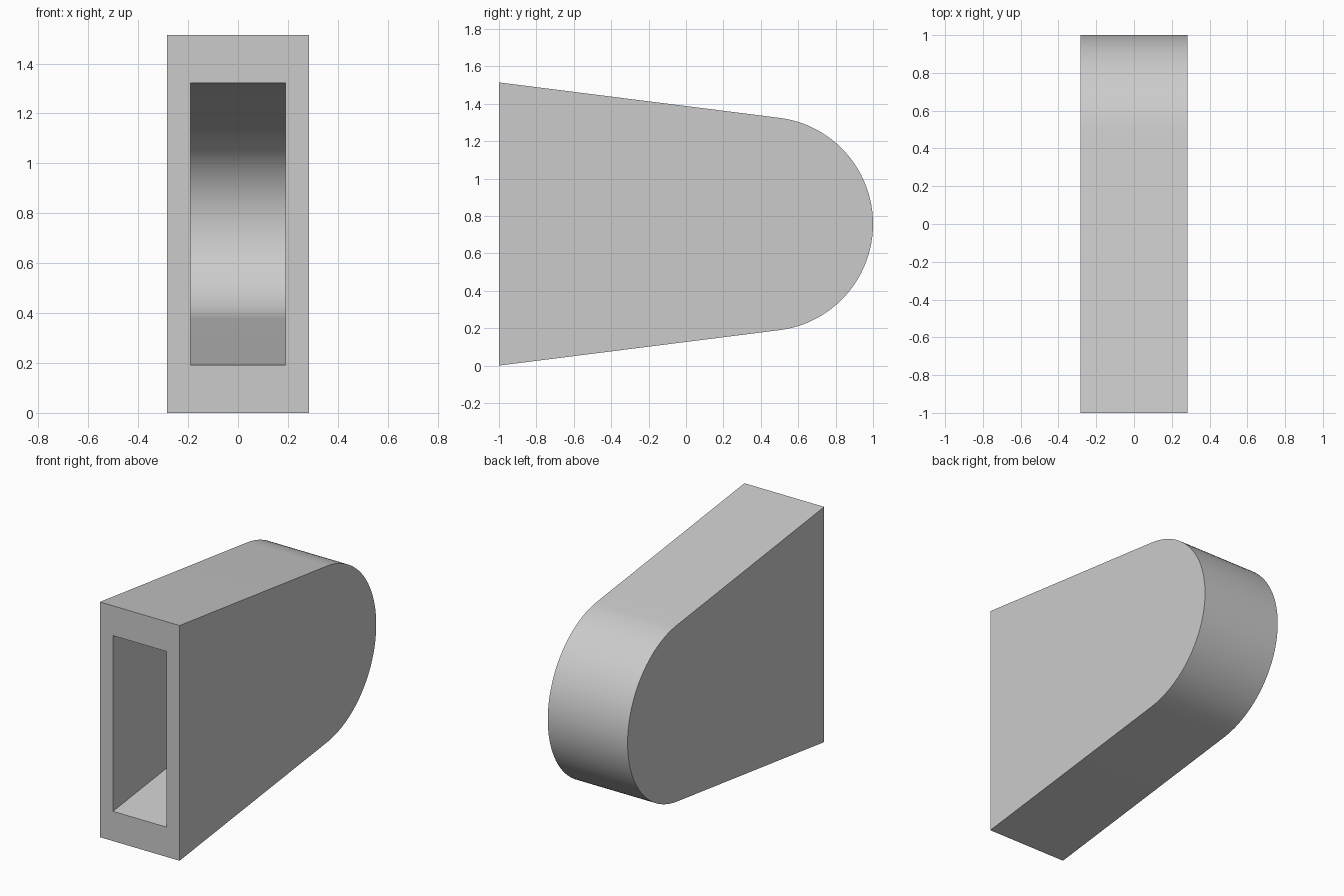
import bpy, bmesh
from math import radians, sin, cos, tan

if "Cube" in bpy.data.objects:
    bpy.data.objects.remove(bpy.data.objects["Cube"], do_unlink=True)

MID_Z, ARC_Y, FRONT_Y = 0.757, 0.428, -1.0
SLOPE = radians(7.2)
STEPS = 48


def profile(radius):
    """Side outline: tapered straight edges meeting a tangent round end."""
    half = radius / cos(SLOPE) + (ARC_Y - FRONT_Y) * tan(SLOPE)
    pts = [(FRONT_Y, MID_Z - half)]
    a0 = radians(-90) + SLOPE
    for i in range(STEPS + 1):
        a = a0 - 2 * a0 * i / STEPS
        pts.append((ARC_Y + radius * cos(a), MID_Z + radius * sin(a)))
    pts.append((FRONT_Y, MID_Z + half))
    return pts


def prism(bm, radius, half_width):
    """Two side caps and the wall between them, open at the front."""
    left, right = ([bm.verts.new((x, y, z)) for y, z in profile(radius)]
                   for x in (half_width, -half_width))
    bm.faces.new(left)
    bm.faces.new(right)
    for i in range(len(left) - 1):
        bm.faces.new((left[i], left[i + 1], right[i + 1], right[i]))
    return [left[0], left[-1], right[-1], right[0]]


# Hollow body: outer shell, inner cavity and the front rim joining them
bm = bmesh.new()
outer = prism(bm, 0.572, 0.284)
inner = prism(bm, 0.382, 0.19)
for i in range(4):
    j = (i + 1) % 4
    bm.faces.new((outer[i], outer[j], inner[j], inner[i]))
bmesh.ops.recalc_face_normals(bm, faces=bm.faces)
mesh = bpy.data.meshes.new("hollow_body")
bm.to_mesh(mesh)
bm.free()

body = bpy.data.objects.new("hollow_body", mesh)
bpy.context.collection.objects.link(body)

# Single grey colour
grey = bpy.data.materials.new("plain_grey")
grey.use_nodes = True
colour = (0.6, 0.6, 0.6, 1)
grey.diffuse_color = colour
grey.node_tree.nodes["Principled BSDF"].inputs["Base Color"].default_value = colour
mesh.materials.append(grey)

# Smooth round end with sharp side edges
bpy.context.view_layer.objects.active = body
body.select_set(True)
bpy.ops.object.shade_smooth_by_angle(angle=radians(30))
